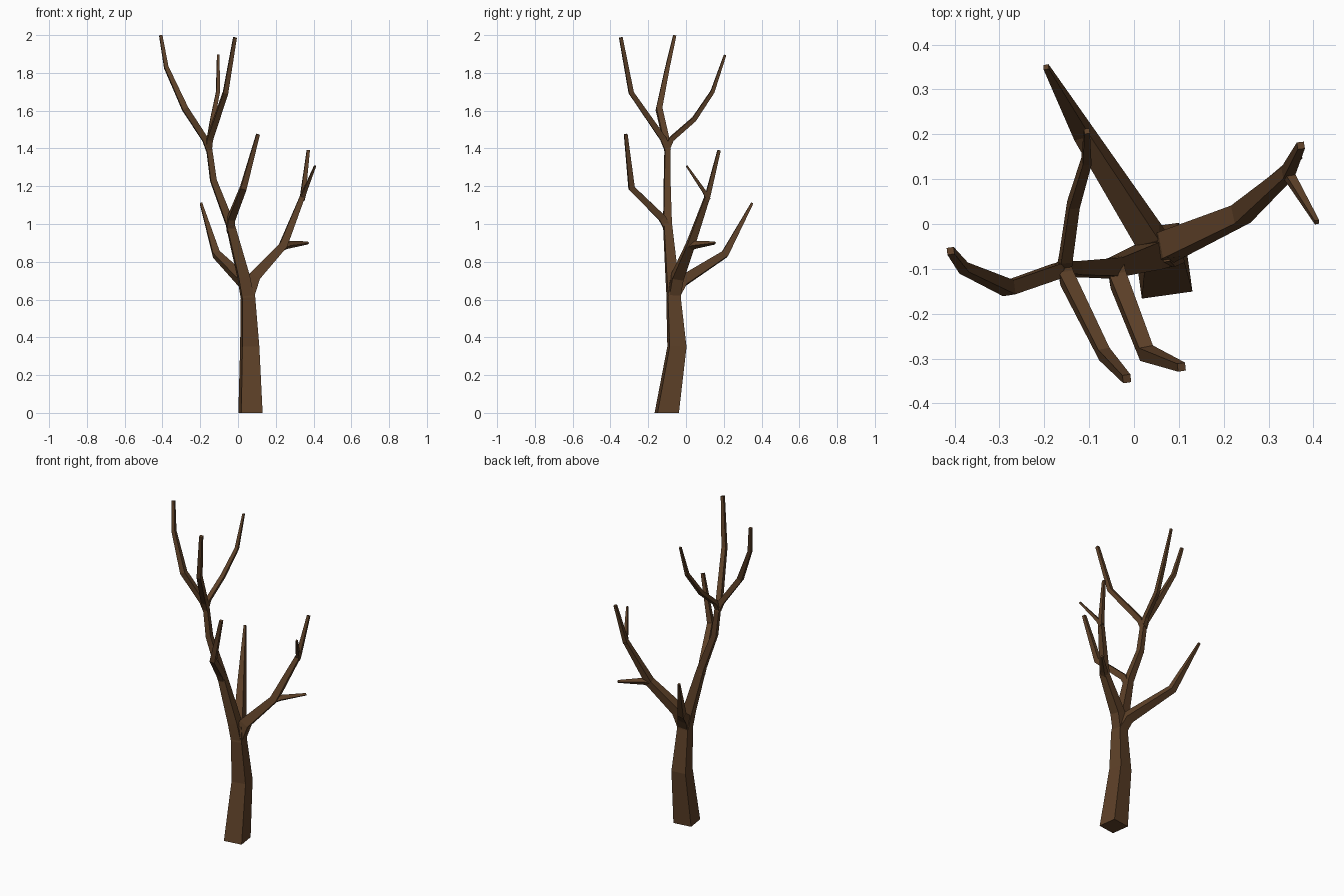
import bpy, bmesh, math
from mathutils import Vector

bark = bpy.data.materials.new("brown bark")
bark.diffuse_color = (0.11, 0.052, 0.021, 1)

Z = Vector((0, 0, 1))
SPIN = math.radians(8)
SIDE_U = Vector((math.cos(SPIN), math.sin(SPIN), 0))
SIDE_V = Vector((-math.sin(SPIN), math.cos(SPIN), 0))


def limb(name, path, flat_base=False):
    """Square tapering limb through (x, y, z, half_width) points."""
    pts = [Vector(p[:3]) for p in path]
    bm = bmesh.new()
    rings = []
    for i, p in enumerate(pts):
        a = (p - pts[i - 1]).normalized() if i else None
        b = (pts[i + 1] - p).normalized() if i < len(pts) - 1 else None
        t = ((a or b) + (b or a)).normalized()
        if flat_base and i == 0:
            t = Z
        q = Z.rotation_difference(t)
        u, v = q @ SIDE_U, q @ SIDE_V
        h = path[i][3]
        rings.append([bm.verts.new(p + u * h * sx + v * h * sy)
                      for sx, sy in ((-1, -1), (1, -1), (1, 1), (-1, 1))])
    for lo, hi in zip(rings, rings[1:]):
        for k in range(4):
            n = (k + 1) % 4
            bm.faces.new((lo[k], lo[n], hi[n], hi[k]))
    bm.faces.new(rings[0][::-1])
    bm.faces.new(rings[-1])
    bmesh.ops.recalc_face_normals(bm, faces=bm.faces)
    me = bpy.data.meshes.new(name)
    bm.to_mesh(me)
    bm.free()
    me.materials.append(bark)
    ob = bpy.data.objects.new(name, me)
    bpy.context.collection.objects.link(ob)
    return ob


# trunk
limb("trunk", [(0.066, -0.102, 0, 0.057), (0.062, -0.048, 0.35, 0.045),
               (0.053, -0.066, 0.61, 0.034), (0.05, -0.06, 0.70, 0.027)], True)

# main leader
limb("leader", [(0.052, -0.066, 0.60, 0.032), (0.03, -0.075, 0.72, 0.030),
                (-0.042, -0.098, 1.0, 0.021), (-0.13, -0.1, 1.23, 0.016),
                (-0.157, -0.098, 1.43, 0.014)])

# right bough, its two twigs and spur
limb("right_bough", [(0.053, -0.062, 0.62, 0.030), (0.085, -0.045, 0.72, 0.030),
                     (0.238, 0.022, 0.885, 0.021), (0.343, 0.115, 1.15, 0.013),
                     (0.372, 0.175, 1.39, 0.008)])
limb("right_twig", [(0.340, 0.118, 1.13, 0.012), (0.352, 0.098, 1.17, 0.010),
                    (0.408, 0.004, 1.307, 0.005)])
limb("right_spur", [(0.225, 0.012, 0.875, 0.017), (0.262, 0.045, 0.889, 0.015),
                    (0.37, 0.153, 0.90, 0.006)])

# rear bough
limb("rear_bough", [(0.052, -0.06, 0.63, 0.030), (0.03, -0.022, 0.695, 0.028),
                    (-0.115, 0.205, 0.84, 0.019), (-0.196, 0.35, 1.11, 0.006)])

# front bough
limb("front_bough", [(-0.042, -0.09, 0.96, 0.018), (-0.035, -0.125, 1.03, 0.019),
                     (0.028, -0.288, 1.19, 0.016), (0.106, -0.319, 1.475, 0.009)])

# crown branches
limb("crown_left", [(-0.153, -0.098, 1.39, 0.015), (-0.172, -0.105, 1.445, 0.016),
                    (-0.28, -0.143, 1.61, 0.016), (-0.38, -0.098, 1.83, 0.011),
                    (-0.409, -0.06, 1.998, 0.008)])
limb("crown_front", [(-0.155, -0.096, 1.39, 0.015), (-0.15, -0.12, 1.45, 0.016),
                     (-0.066, -0.29, 1.695, 0.013), (-0.016, -0.345, 1.987, 0.009)])
limb("crown_rear", [(-0.155, -0.1, 1.40, 0.014), (-0.152, -0.077, 1.45, 0.013),
                    (-0.135, 0.043, 1.555, 0.012), (-0.106, 0.14, 1.70, 0.010),
                    (-0.105, 0.207, 1.895, 0.006)])
